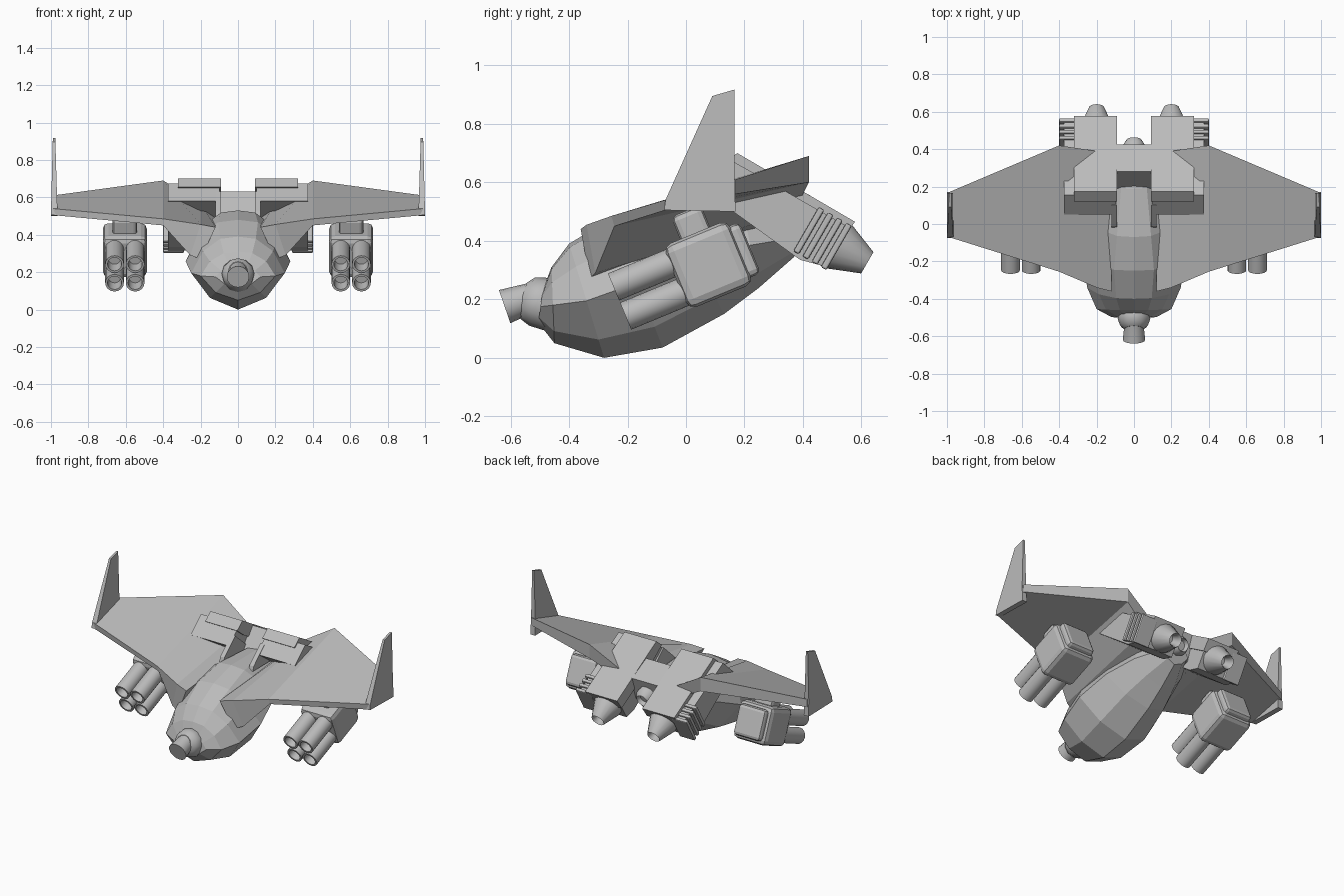
import bpy, bmesh, math
from mathutils import Vector, Matrix

if "Cube" in bpy.data.objects:
    bpy.data.objects.remove(bpy.data.objects["Cube"])

grey = bpy.data.materials.new("hull grey")
grey.use_nodes = True
COLOUR = (0.5, 0.5, 0.5, 1)
grey.diffuse_color = COLOUR
grey.node_tree.nodes["Principled BSDF"].inputs["Base Color"].default_value = COLOUR


def finish(bm, name, mirror=False, smooth=False, bevel=0):
    bmesh.ops.recalc_face_normals(bm, faces=bm.faces)
    mesh = bpy.data.meshes.new(name)
    bm.to_mesh(mesh)
    bm.free()
    mesh.materials.append(grey)
    ob = bpy.data.objects.new(name, mesh)
    bpy.context.collection.objects.link(ob)
    if bevel:
        mod = ob.modifiers.new("Bevel", 'BEVEL')
        mod.width, mod.segments = bevel, 2
    if mirror:
        mod = ob.modifiers.new("Mirror", 'MIRROR')
        mod.use_mirror_merge = False
    if smooth:
        bpy.ops.object.select_all(action='DESELECT')
        ob.select_set(True)
        bpy.context.view_layer.objects.active = ob
        bpy.ops.object.shade_smooth_by_angle(angle=math.radians(35))
    return ob


def loft(bm, rings, caps=True):
    """Skin closed rings of equal length."""
    vs = [[bm.verts.new(p) for p in r] for r in rings]
    n = len(vs[0])
    for a, b in zip(vs, vs[1:]):
        for i in range(n):
            j = (i + 1) % n
            bm.faces.new((a[i], a[j], b[j], b[i]))
    if caps:
        bm.faces.new(vs[0])
        bm.faces.new(vs[-1])


def slab(name, profile, x0, x1, **kw):
    """Side profile of (y, z) points extruded across x."""
    bm = bmesh.new()
    loft(bm, [[(x, y, z) for y, z in profile] for x in (x0, x1)])
    return finish(bm, name, **kw)


def lathe(name, origin, pitch, profile, sides=16, **kw):
    """Spin (distance, radius) points about an axis rising by pitch to the rear."""
    axis = Vector((0, math.cos(pitch), math.sin(pitch)))
    up = Vector((0, -math.sin(pitch), math.cos(pitch)))
    right = Vector((1, 0, 0))
    bm = bmesh.new()
    rings = []
    for d, r in profile:
        c = Vector(origin) + axis * d
        rings.append([c + (right * math.cos(t) + up * math.sin(t)) * r
                      for t in (2 * math.pi * i / sides for i in range(sides))])
    loft(bm, rings)
    return finish(bm, name, smooth=True, **kw)


def block(name, centre, size, pitch, **kw):
    bm = bmesh.new()
    m = (Matrix.Translation(centre) @ Matrix.Rotation(pitch, 4, 'X')
         @ Matrix.Diagonal((*size, 1)))
    bmesh.ops.create_cube(bm, size=1, matrix=m)
    return finish(bm, name, **kw)


# Fuselage: bottom (y, z), top (y, z), half width
stations = [((-.505, .12), (-.49, .23), .12), ((-.45, .05), (-.46, .31), .2),
            ((-.28, 0), (-.40, .39), .25), ((-.08, .035), (-.25, .48), .28),
            ((.13, .15), (-.07, .53), .24), ((.25, .24), (.19, .53), .18),
            ((.37, .345), (.40, .48), .09)]
half = [(0, 0), (.6, .16), (1, .5), (.75, .8), (.38, .97)]
section = half + [(0, 1)] + [(-w, t) for w, t in half[:0:-1]]
bm = bmesh.new()
loft(bm, [[(f * w, b[0] + (t[0] - b[0]) * k, b[1] + (t[1] - b[1]) * k)
           for f, k in section] for b, t, w in stations])
finish(bm, "fuselage")

# Nose turret and gun
lathe("nose_turret", (0, -.56, .21), math.radians(-19),
      [(0, .05), (.02, .075), (.055, .087), (.12, .085), (.15, .06)], sides=12)
lathe("nose_gun", (0, -.62, .175), math.radians(19),
      [(0, .06), (.1, .05), (.14, .05)], sides=16)

# Wings: chordwise quads (front top, rear top, rear bottom, front bottom)
bm = bmesh.new()
loft(bm, [
    [(.12, -.36, .44), (.12, .3, .5), (.12, .3, .46), (.2, -.33, .27)],
    [(.2, -.34, .455), (.2, .39, .57), (.22, .37, .5), (.255, -.31, .29)],
    [(.4, -.255, .485), (.4, .42, .69), (.4, .42, .6), (.4, -.245, .45)],
    [(.99, -.07, .54), (.99, .17, .61), (.99, .17, .56), (.99, -.07, .505)]])
finish(bm, "wing", mirror=True)

# Wing tip fins, thinner toward the top
bm = bmesh.new()
fin = [(-.075, .505), (-.07, .54), (.09, .895), (.165, .917), (.165, .6), (.17, .5)]
loft(bm, [[(x + s * max(0, z - .52), y, z) for y, z in fin]
          for x, s in ((.965, .03), (1, -.025))])
finish(bm, "wing_tip_fin", mirror=True)

# Rear engines: sloping housing, raised top plate, inner strut
slab("engine_housing", [(.155, .675), (.05, .58), (.39, .335), (.465, .315), (.55, .45)],
     .1, .375, mirror=True).name = "engine_housing"
slab("engine_top_plate", [(.175, .7), (.12, .655), (.19, .6), (.53, .4), (.578, .465)],
     .09, .32, mirror=True)
slab("engine_strut", [(-.02, .5), (-.01, .53), (.1, .63), (.25, .5)], .09, .12, mirror=True)

# Engine nozzles and cooling ribs
lathe("engine_nozzle", (.2, .49, .4), math.radians(-30),
      [(0, .088), (.035, .088), (.15, .042), (.13, .032), (.08, .025)],
      sides=16, mirror=True)
for i in range(4):
    d = i * .036
    block(f"engine_rib_{i + 1}", (.345, .42 + d * .87, .435 - d * .5),
          (.11, .022, .175), math.radians(-30), mirror=True, bevel=.006)

# Centre exhaust between the engines
slab("centre_housing", [(.19, .51), (.28, .63), (.425, .555), (.37, .4), (.25, .36)], -.1, .1)
lathe("centre_exhaust", (0, .37, .47), math.radians(-20),
      [(0, .06), (.055, .06), (.085, .04), (.06, .03)], sides=12)

# Weapon pods under the wings, four tubes each
PITCH = math.radians(22.5)
along = Vector((0, math.cos(PITCH), math.sin(PITCH)))
above = Vector((0, -math.sin(PITCH), math.cos(PITCH)))
front = Vector((.605, -.035, .272))
block("pod_body", front + along * .12, (.235, .24, .235), PITCH, mirror=True, bevel=.03)
block("pod_rear_cap", front + along * .245, (.19, .06, .19), PITCH, mirror=True, bevel=.02)
block("pod_pylon", front + along * .12 + above * .13, (.13, .11, .14), PITCH,
      mirror=True, bevel=.02)
for side in (-1, 1):
    for level in (-1, 1):
        p = front + along * -.208 + above * .054 * level
        p.x += .055 * side
        lathe(f"pod_tube_{'inner' if side < 0 else 'outer'}_{'lower' if level < 0 else 'upper'}",
              p, PITCH, [(.08, .033), (0, .038), (0, .05), (.23, .05)], mirror=True)
